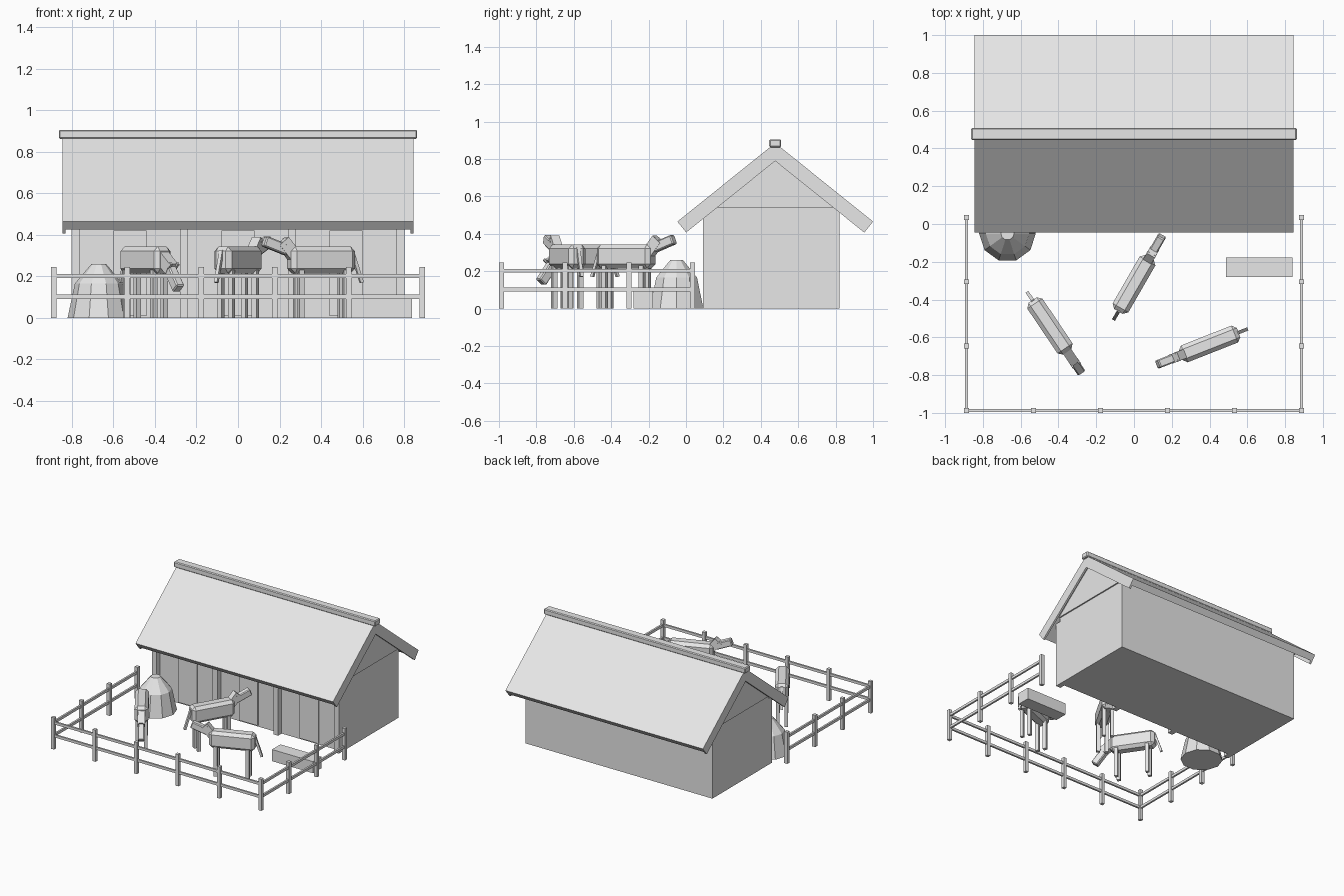
import bpy, math
from mathutils import Vector, Matrix

cube = bpy.data.objects.get("Cube")
if cube:
    bpy.data.objects.remove(cube, do_unlink=True)

grey = bpy.data.materials.new("light_grey")
grey.use_nodes = True
grey.diffuse_color = (0.8, 0.8, 0.8, 1)
grey.node_tree.nodes["Principled BSDF"].inputs["Base Color"].default_value = (0.8, 0.8, 0.8, 1)


def finish(name, verts, faces, matrix=None):
    mesh = bpy.data.meshes.new(name)
    mesh.from_pydata(verts, [], faces)
    mesh.materials.append(grey)
    obj = bpy.data.objects.new(name, mesh)
    bpy.context.collection.objects.link(obj)
    if matrix:
        obj.matrix_world = matrix
    return obj


def extrude_x(name, profile, x0, x1, matrix=None):
    """Prism along x from a counter-clockwise (y, z) outline."""
    n = len(profile)
    verts = [(x, y, z) for x in (x0, x1) for y, z in profile]
    faces = [tuple(reversed(range(n))), tuple(range(n, 2 * n))]
    faces += [(i, (i + 1) % n, (i + 1) % n + n, i + n) for i in range(n)]
    return finish(name, verts, faces, matrix)


def box(name, lo, hi, matrix=None, bevel=0):
    (x0, y0, z0), (x1, y1, z1) = lo, hi
    obj = extrude_x(name, [(y0, z0), (y1, z0), (y1, z1), (y0, z1)], x0, x1, matrix)
    if bevel:
        mod = obj.modifiers.new("bevel", 'BEVEL')
        mod.width, mod.segments = bevel, 1
    return obj


def beam(name, p, q, w, h, matrix=Matrix(), bevel=0):
    """Bar from p to q in the local xz plane, w wide and h deep."""
    p, q = Vector(p), Vector(q)
    d = q - p
    turn = Matrix.Rotation(-math.atan2(d.z, d.x), 4, 'Y')
    return box(name, (0, -w / 2, -h / 2), (d.length, w / 2, h / 2),
               matrix @ Matrix.Translation(p) @ turn, bevel)


# Barn body and gables
RIDGE_Y, RIDGE_Z, EAVE_Z, RUN = 0.477, 0.885, 0.465, 0.523
FRONT, BACK, HALF = 0.134, 0.82, 0.8
slope = math.atan2(RIDGE_Z - EAVE_Z, RUN)
box("barn_body", (-HALF, FRONT, 0), (HALF, BACK, 0.54))
for side, x in (("right", -HALF), ("left", HALF)):
    out = math.copysign(0.01, x)
    extrude_x("gable_" + side, [(FRONT, 0.54), (BACK, 0.54), (RIDGE_Y, 0.83)],
              min(x, x + out) - 0.005, max(x, x + out))

# Front posts and doors
for i in range(4):
    x = -0.78 + i * 0.52
    box("barn_post", (x - 0.02, 0.09, 0), (x + 0.02, FRONT, 0.51))
for x in (-0.52, 0, 0.52):
    box("door", (x - 0.08, FRONT - 0.009, 0.01), (x + 0.08, FRONT, 0.42))


# Roof slabs, edge boards and ridge cap
def roof_band(name, thick, x0, x1):
    dy, dz = thick * math.sin(slope), thick * math.cos(slope)
    drop = thick / math.cos(slope)
    half = [(-RUN, EAVE_Z), (-RUN + dy, EAVE_Z - dz), (0, RIDGE_Z - drop), (0, RIDGE_Z)]
    for side, s in (("front", 1), ("back", -1)):
        outline = [(RIDGE_Y + s * y, z) for y, z in half]
        extrude_x(name + "_" + side, outline[::s], x0, x1)


roof_band("roof", 0.05, -0.832, 0.832)
roof_band("edge_board_right", 0.075, -0.845, -0.83)
roof_band("edge_board_left", 0.075, 0.83, 0.845)
box("ridge_cap", (-0.862, RIDGE_Y - 0.032, 0.862), (0.862, RIDGE_Y + 0.032, 0.905), bevel=0.006)

# Fence
FX, FY0, FY1 = 0.887, -0.987, 0.035
front_x = [-FX + i * 2 * FX / 5 for i in range(6)]
side_y = [FY0 + i * (FY1 - FY0) / 3 for i in range(1, 4)]
spots = [(x, FY0) for x in front_x] + [(s * FX, y) for s in (-1, 1) for y in side_y]
for x, y in spots:
    box("fence_post", (x - 0.013, y - 0.013, 0), (x + 0.013, y + 0.013, 0.245))
for z in (0.102, 0.202):
    box("front_rail", (-FX, FY0 - 0.007, z - 0.01), (FX, FY0 + 0.007, z + 0.01))
    for s in (-1, 1):
        box("side_rail", (s * FX - 0.007, FY0, z - 0.01), (s * FX + 0.007, FY1, z + 0.01))

# Trough
box("trough", (0.487, -0.28, 0), (0.838, -0.177, 0.09))

# Haystack
SIDES = 10
rings = [(0.15, 0), (0.115, 0.165), (0.035, 0.26)]
verts = [(r * math.cos(math.tau * i / SIDES), r * math.sin(math.tau * i / SIDES), z)
         for r, z in rings for i in range(SIDES)]
faces = [tuple(reversed(range(SIDES))), tuple(range(2 * SIDES, 3 * SIDES))]
faces += [(k * SIDES + i, k * SIDES + (i + 1) % SIDES, (k + 1) * SIDES + (i + 1) % SIDES,
           (k + 1) * SIDES + i) for k in range(2) for i in range(SIDES)]
finish("haystack", verts, faces, Matrix.Translation((-0.67, -0.05, 0)))


# Cows
def cow(x, y, angle, grazing):
    m = Matrix.Translation((x, y, 0)) @ Matrix.Rotation(math.radians(angle), 4, 'Z')
    box("cow_body", (-0.165, -0.048, 0.215), (0.165, 0.048, 0.343), m, 0.022)
    for lx in (-0.115, 0.115):
        for ly in (-0.03, 0.03):
            box("cow_leg", (lx - 0.013, ly - 0.013, 0), (lx + 0.013, ly + 0.013, 0.23), m)
    beam("cow_tail", (-0.158, 0, 0.325), (-0.21, 0, 0.17), 0.018, 0.016, m)
    if grazing:
        neck, head = ((0.13, 0, 0.305), (0.225, 0, 0.235)), ((0.195, 0, 0.255), (0.285, 0, 0.14))
    else:
        neck, head = ((0.125, 0, 0.28), (0.2, 0, 0.37)), ((0.175, 0, 0.325), (0.295, 0, 0.37))
    beam("cow_neck", *neck, 0.05, 0.06, m)
    beam("cow_head", *head, 0.046, 0.052, m, 0.006)
    a, b = Vector(head[0]), Vector(head[1])
    up = Vector((a.z - b.z, 0, b.x - a.x)).normalized()
    for s in (-1, 1):
        root = a.lerp(b, 0.2) + up * 0.02 + Vector((0, s * 0.02, 0))
        beam("cow_ear", root, root + up * 0.028, 0.012, 0.014, m)


cow(-0.445, -0.54, -56, True)
cow(0.0, -0.32, 60, False)
cow(0.40, -0.635, 201.5, False)
